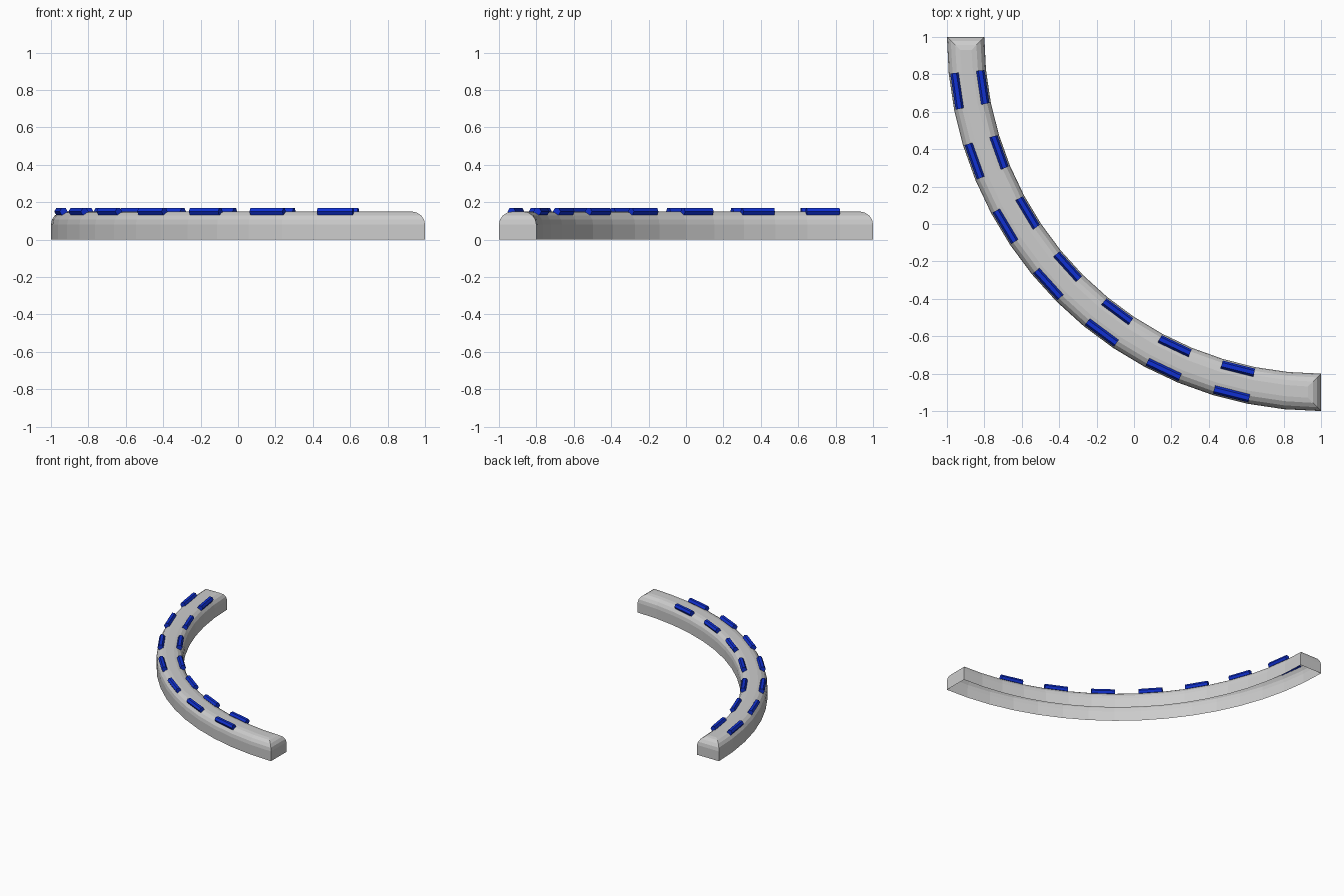
import bpy, math

if "Cube" in bpy.data.objects:
    bpy.data.objects.remove(bpy.data.objects["Cube"])

CX, CY = 1.0, 1.0            # arc centre
R_IN, R_OUT = 1.8, 2.0
HEIGHT, ROUND, ROUND_STEPS = 0.15, 0.07, 4
SEGS = 16
STEP = math.pi / 2 / SEGS


def polar(r, a, z):
    # a = 0 points to -x, a = 90 degrees points to -y
    return (CX - r * math.cos(a), CY - r * math.sin(a), z)


def make_object(name, verts, faces, mat=None):
    mesh = bpy.data.meshes.new(name)
    mesh.from_pydata(verts, [], faces)
    mesh.update()
    obj = bpy.data.objects.new(name, mesh)
    bpy.context.collection.objects.link(obj)
    if mat:
        mesh.materials.append(mat)
    return obj


def outline(inset, z):
    # closed quarter-ring outline, inset evenly from sides and ends
    pts = []
    for r, order in ((R_OUT - inset, range(SEGS + 1)),
                     (R_IN + inset, range(SEGS, -1, -1))):
        end = math.asin(inset / r)
        for k in order:
            a = min(max(k * STEP, end), math.pi / 2 - end)
            pts.append(polar(r, a, z))
    return pts


# curved kerb: open-bottomed shell of stacked outlines, rounded towards the top
levels = [(0.0, 0.0)]
for i in range(ROUND_STEPS + 1):
    t = math.pi / 2 * i / ROUND_STEPS
    levels.append((ROUND * (1 - math.cos(t)), HEIGHT - ROUND + ROUND * math.sin(t)))
n = 2 * (SEGS + 1)
verts, faces = [], []
for inset, z in levels:
    verts += outline(inset, z)
for l in range(len(levels) - 1):
    for k in range(n):
        k2 = (k + 1) % n
        faces.append((l * n + k, l * n + k2, (l + 1) * n + k2, (l + 1) * n + k))
top = (len(levels) - 1) * n
for k in range(SEGS):
    faces.append((top + k, top + k + 1, top + n - 2 - k, top + n - 1 - k))
make_object("curved_kerb", verts, faces)

# blue dashes: six-sided bars in two rows
blue = bpy.data.materials.new("blue")
blue.diffuse_color = (0.005, 0.03, 0.65, 1)
blue.use_nodes = True
blue.node_tree.nodes["Principled BSDF"].inputs["Base Color"].default_value = blue.diffuse_color
B, SIDES = 0.022, 6
ring = [(B * math.cos(2 * math.pi * k / SIDES), B * math.sin(2 * math.pi * k / SIDES))
        for k in range(SIDES)]
for row, r in (("outer", 1.97), ("inner", 1.83)):
    for i in range(7):
        v = []
        for a in ((2 * i + 1) * STEP, (2 * i + 2) * STEP):
            v += [polar(r + dr, a, HEIGHT + dz) for dr, dz in ring]
        f = [(k, SIDES + k, SIDES + (k + 1) % SIDES, (k + 1) % SIDES)
             for k in range(SIDES)]
        f += [tuple(range(SIDES)), tuple(range(2 * SIDES - 1, SIDES - 1, -1))]
        make_object(f"{row}_dash_{i + 1}", v, f, blue)
